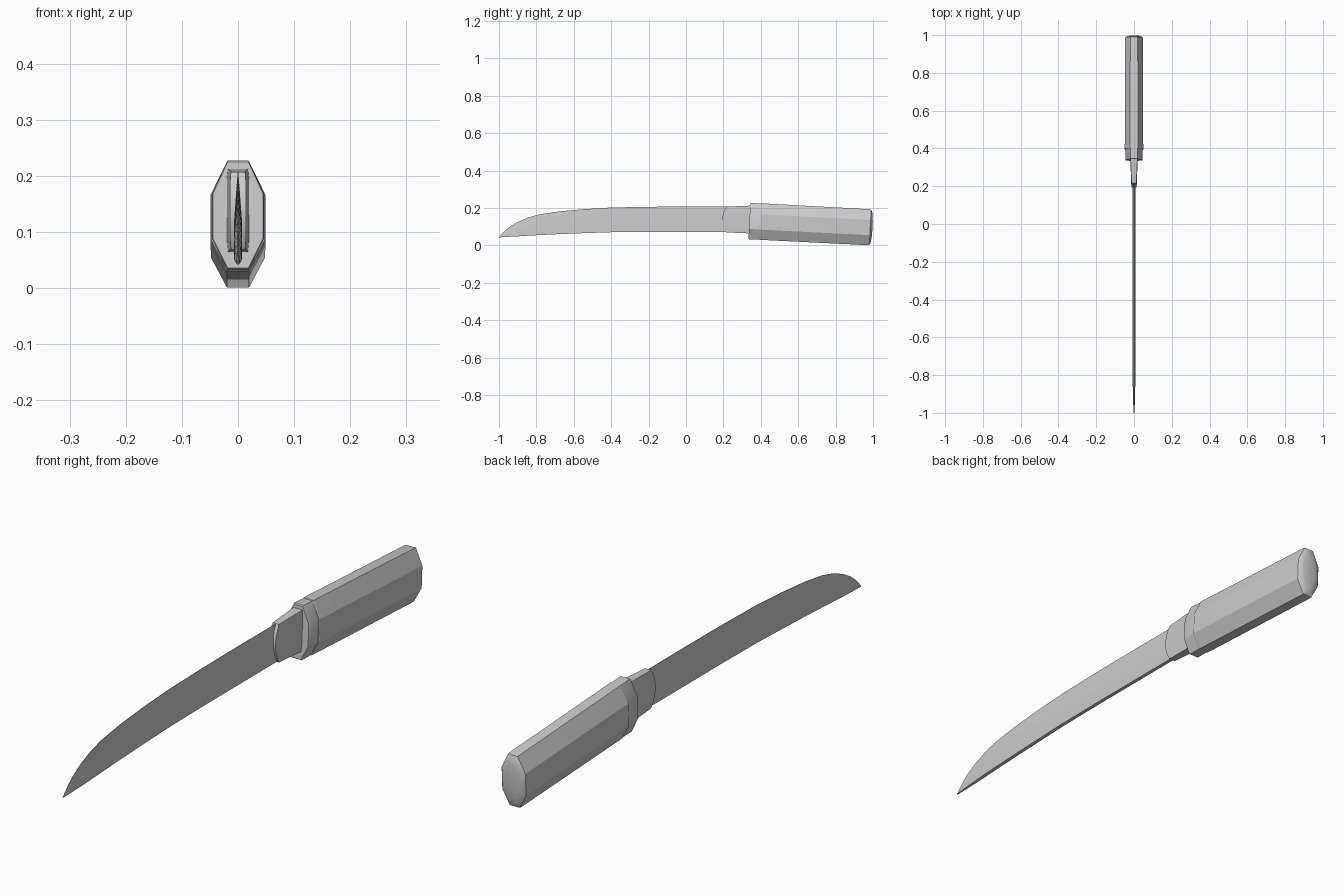
import bpy, bmesh, math

if "Cube" in bpy.data.objects:
    bpy.data.objects.remove(bpy.data.objects["Cube"])

def loft(name, rings, cap_start=True, cap_end=True):
    """Skin a list of equal-length closed rings into one mesh."""
    bm = bmesh.new()
    vs = [[bm.verts.new(p) for p in r] for r in rings]
    n = len(rings[0])
    for a, b in zip(vs, vs[1:]):
        for i in range(n):
            j = (i + 1) % n
            bm.faces.new((a[i], a[j], b[j], b[i]))
    if cap_start:
        bm.faces.new(vs[0])
    if cap_end:
        bm.faces.new(vs[-1])
    bmesh.ops.remove_doubles(bm, verts=bm.verts, dist=1e-5)
    bmesh.ops.recalc_face_normals(bm, faces=bm.faces)
    me = bpy.data.meshes.new(name)
    bm.to_mesh(me)
    bm.free()
    ob = bpy.data.objects.new(name, me)
    bpy.context.collection.objects.link(ob)
    bpy.ops.object.select_all(action='DESELECT')
    ob.select_set(True)
    bpy.context.view_layer.objects.active = ob
    bpy.ops.object.shade_smooth_by_angle(angle=math.radians(25))
    return ob

SLOPE = 0.052  # the grip drops slightly toward the butt

def octagon(y, s=1.0, w=0.049, h=0.0975):
    """Tall octagonal section square to the grip's sloping axis."""
    zc = 0.130 - SLOPE * (y - 0.34)
    pts = [(0.41, 1), (1, 0.40), (1, -0.44), (0.41, -1)]
    pts += [(-x, z) for x, z in reversed(pts)]
    return [(x * w * s, y + SLOPE * z * h * s, zc + z * h * s) for x, z in pts]

# Grip with a shallow domed butt
loft("grip", [octagon(0.395, 0.97), octagon(0.398), octagon(0.978, 0.985), octagon(0.985, 0.97),
              octagon(0.991, 0.85), octagon(0.995, 0.6), octagon(0.997, 0.3)])

# Ring at the mouth of the grip
loft("grip_collar", [octagon(0.339, 0.97, 0.046), octagon(0.343, 1, 0.046), octagon(0.41, 0.98, 0.046)])

# Wedge-shaped blade collar with a bowed front edge
def collar_ring(z, front, t):
    half_f, half_b = 0.014 * t, 0.020 * t
    zb = z + (z - 0.14) * 0.08
    return [(-half_f, front, z), (half_f, front, z), (half_b, 0.35, zb), (-half_b, 0.35, zb)]

rings = []
for i in range(9):
    u = i / 4 - 1
    rings.append(collar_ring(0.138 + 0.069 * u, 0.194 + 0.022 * u * u, 1.0 if abs(u) < 1 else 0.9))
loft("blade_collar", rings)

# Blade: flat spine below, parallel flanks, then bevel to the upper cutting edge
outline = [  # y, spine z, edge z
    (0.30, 0.072, 0.206), (0.0, 0.072, 0.207), (-0.2, 0.072, 0.206), (-0.4, 0.070, 0.202),
    (-0.55, 0.065, 0.193), (-0.68, 0.060, 0.181), (-0.78, 0.055, 0.166), (-0.84, 0.052, 0.150),
    (-0.90, 0.048, 0.125), (-0.94, 0.046, 0.101), (-0.97, 0.044, 0.077), (-0.99, 0.043, 0.056),
    (-1.0, 0.042, 0.043)]
blade = []
for y, lo, hi in outline:
    mid = lo + (hi - lo) * 0.36
    w = 0.007 * min(1, 0.25 + (hi - lo) / 0.13)
    blade.append([(-w, y, lo), (w, y, lo), (w, y, mid), (0.0006, y, hi), (-0.0006, y, hi), (-w, y, mid)])
loft("blade", blade)
